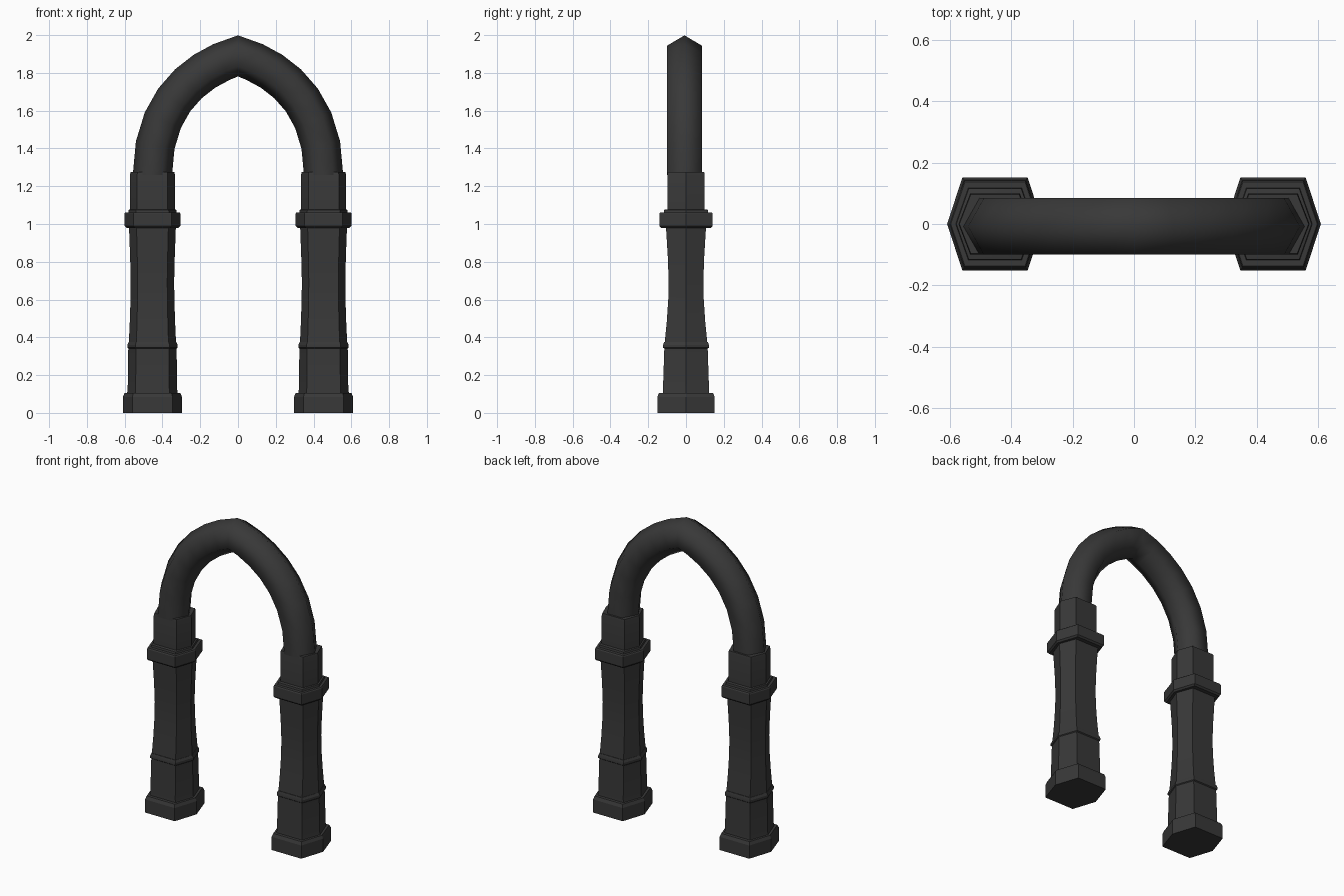
import bpy, bmesh, math
from mathutils import Vector

if "Cube" in bpy.data.objects:
    bpy.data.objects.remove(bpy.data.objects["Cube"])

mat = bpy.data.materials.new("dark_stone")
mat.diffuse_color = (0.04, 0.04, 0.04, 1)
mat.use_nodes = True
mat.node_tree.nodes["Principled BSDF"].inputs["Base Color"].default_value = mat.diffuse_color


def loft(name, rings, angle):
    """Skin a list of equal-sized vertex rings and cap both ends."""
    bm = bmesh.new()
    vs = [[bm.verts.new(p) for p in ring] for ring in rings]
    n = len(vs[0])
    for a, b in zip(vs, vs[1:]):
        for i in range(n):
            bm.faces.new((a[i], a[(i + 1) % n], b[(i + 1) % n], b[i]))
    bm.faces.new(vs[0][::-1])
    bm.faces.new(vs[-1])
    bmesh.ops.recalc_face_normals(bm, faces=bm.faces)
    me = bpy.data.meshes.new(name)
    bm.to_mesh(me)
    bm.free()
    ob = bpy.data.objects.new(name, me)
    bpy.context.collection.objects.link(ob)
    me.materials.append(mat)
    bpy.context.view_layer.objects.active = ob
    ob.select_set(True)
    bpy.ops.object.shade_smooth_by_angle(angle=math.radians(angle))
    ob.select_set(False)
    return ob


CX = 0.453


def hex_ring(hx, hy, z):
    f = hx * 0.68
    pts = [(hx, 0), (f, hy), (-f, hy), (-hx, 0), (-f, -hy), (f, -hy)]
    return [(CX + x, y, z) for x, y in pts]


# Column parts: (half width, half depth, height)
parts = {
    "column_base": [(.156, .152, 0), (.156, .152, .085), (.148, .143, .105),
                    (.134, .123, .105), (.131, .122, .125), (.128, .115, .335),
                    (.128, .115, .34), (.133, .121, .345), (.133, .121, .36),
                    (.126, .116, .375)],
    "column_shaft": [(.125, .113, .37), (.120, .102, .48), (.116, .094, .6),
                     (.115, .092, .7), (.118, .096, .82), (.124, .106, .985)],
    "column_capital": [(.138, .132, .98), (.148, .141, .99), (.148, .141, 1.055),
                       (.144, .137, 1.062), (.128, .117, 1.062), (.126, .115, 1.075),
                       (.119, .099, 1.078), (.119, .099, 1.26), (.116, .096, 1.275)],
}
for name, prof in parts.items():
    col = loft(name, [hex_ring(*p) for p in prof], 20)
    m = col.modifiers.new("both_sides", "MIRROR")
    m.use_axis[0] = True

# Pointed arch: hexagonal section swept along a curve to the apex, then mirrored
P = [Vector(p) for p in ((-CX, 1.26), (-CX, 1.66), (-.20, 1.83), (0, 1.89))]
STEPS, R, HY, Y0 = 7, .104, .092, -.008
half = []
for k in range(STEPS + 1):
    t = k / STEPS
    u = 1 - t
    c = P[0]*u**3 + P[1]*3*u*u*t + P[2]*3*u*t*t + P[3]*t**3
    d = (P[1]-P[0])*u*u + (P[2]-P[1])*2*u*t + (P[3]-P[2])*t*t
    d.normalize()
    nrm = Vector((-d.y, d.x))
    if k == STEPS:  # mitred section on the centre plane
        nrm = Vector((0, 1 / d.x))
    ring = []
    for r, y in ((1, 0), (.5, 1), (-.5, 1), (-1, 0), (-.5, -1), (.5, -1)):
        q = c + nrm * r * R
        ring.append((q.x, Y0 + y * HY, q.y))
    half.append(ring)
other = [[(-x, y, z) for x, y, z in ring] for ring in half[-2::-1]]
loft("pointed_arch", half + other, 70)
